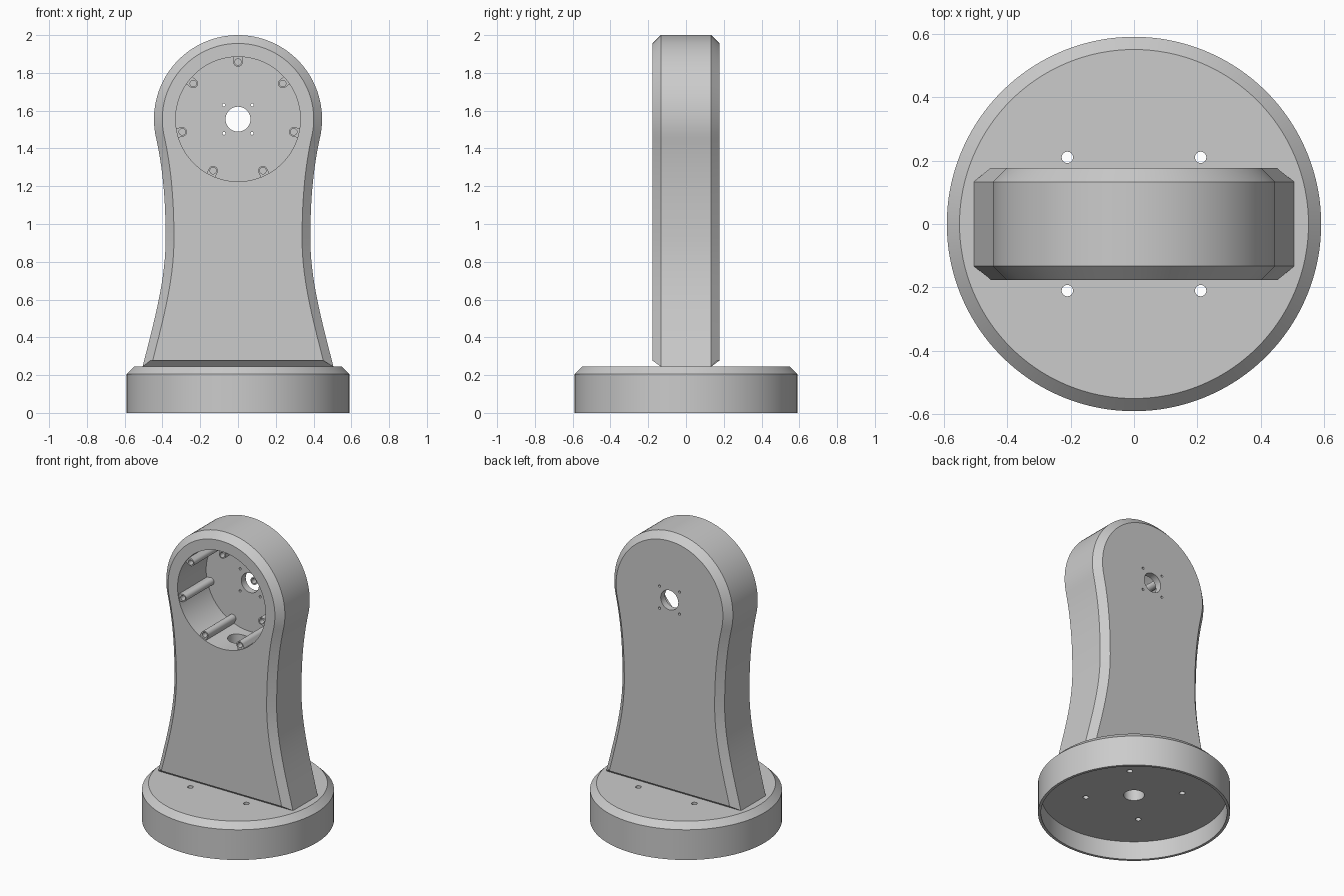
import bpy, bmesh, math
from mathutils import Vector

if "Cube" in bpy.data.objects:
    bpy.data.objects.remove(bpy.data.objects["Cube"])

GREY = bpy.data.materials.new("plain grey")
GREY.diffuse_color = (0.6, 0.6, 0.6, 1)
GREY.use_nodes = True
GREY.node_tree.nodes["Principled BSDF"].inputs["Base Color"].default_value = GREY.diffuse_color

AXIS_Z = 1.555          # height of the motor axis
HALF_Y, CHAMFER = 0.177, 0.044
POCKET_R, POCKET_BACK = 0.33, 0.13


def new_object(name, bm):
    bmesh.ops.recalc_face_normals(bm, faces=bm.faces)
    me = bpy.data.meshes.new(name)
    bm.to_mesh(me)
    bm.free()
    me.materials.append(GREY)
    ob = bpy.data.objects.new(name, me)
    bpy.context.collection.objects.link(ob)
    return ob


def loft(name, rings):
    """Closed solid through rings of equal point count."""
    bm = bmesh.new()
    loops = [[bm.verts.new(p) for p in ring] for ring in rings]
    for a, b in zip(loops, loops[1:]):
        for i in range(len(a)):
            j = (i + 1) % len(a)
            bm.faces.new((a[i], a[j], b[j], b[i]))
    bm.faces.new(loops[0])
    bm.faces.new(loops[-1])
    return new_object(name, bm)


def circle(r, n):
    return [(r * math.cos(2 * math.pi * i / n), r * math.sin(2 * math.pi * i / n)) for i in range(n)]


def rod_z(x, y, z0, z1, r, n=32):
    return loft("cutter", [[(x + a, y + b, z) for a, b in circle(r, n)] for z in (z0, z1)])


def rod_y(x, z, y0, y1, r, n=32):
    return loft("cutter", [[(x + a, y, z + b) for a, b in circle(r, n)] for y in (y0, y1)])


def cut(ob, cutters):
    for c in cutters:
        m = ob.modifiers.new("cut", 'BOOLEAN')
        m.operation, m.solver, m.object = 'DIFFERENCE', 'EXACT', c
        bpy.context.view_layer.objects.active = ob
        bpy.ops.object.modifier_apply(modifier=m.name)
        bpy.data.objects.remove(c)


def smooth(ob):
    bpy.ops.object.select_all(action='DESELECT')
    ob.select_set(True)
    bpy.context.view_layer.objects.active = ob
    bpy.ops.object.shade_smooth_by_angle(angle=math.radians(25))


# Round base: chamfered disc, hollow below, with cable hole and four screw holes
base = loft("base", [[(x, y, z) for x, y in circle(r, 128)]
                     for r, z in ((0.59, 0), (0.59, 0.205), (0.55, 0.245),)])
cut(base, [rod_z(0, 0, -0.1, 0.125, 0.572, 128), rod_z(0, 0, 0.05, 0.4, 0.064, 48)])
cut(base, [rod_z(sx * 0.21, sy * 0.21, 0.05, 0.4, 0.018, 24) for sx in (-1, 1) for sy in (-1, 1)])
smooth(base)


# Upright arm outline: waisted sides and a round head
def hermite(p, q, sp, sq, n):
    out, d = [], q[1] - p[1]
    for i in range(n):
        t = i / n
        x = ((2*t**3 - 3*t*t + 1) * p[0] + (t**3 - 2*t*t + t) * d * sp
             + (3*t*t - 2*t**3) * q[0] + (t**3 - t*t) * d * sq)
        out.append((x, p[1] + t * d))
    return out


HEAD_R = 0.445
join = -math.asin(0.105 / HEAD_R)
side = hermite((0.505, 0.245), (0.383, 0.92), -0.25, 0, 16)
side += hermite((0.383, 0.92), (HEAD_R * math.cos(join), 1.45), 0, 0.22, 14)
side += [(HEAD_R * math.cos(a), AXIS_Z + HEAD_R * math.sin(a))
         for a in (join + (math.pi / 2 - join) * i / 28 for i in range(28))]
outline = side + [(0, AXIS_Z + HEAD_R)] + [(-x, z) for x, z in reversed(side)]


def inset(points, d):
    pts, out = [Vector(p) for p in points], []
    for i, p in enumerate(pts):
        a = (p - pts[i - 1]).normalized()
        b = (pts[(i + 1) % len(pts)] - p).normalized()
        na, nb = Vector((-a.y, a.x)), Vector((-b.y, b.x))
        out.append(p + (na + nb) * d / (1 + na.dot(nb)))
    return out


inner = inset(outline, CHAMFER)
arm = loft("upright_arm", [[(x, y, z) for x, z in ring] for ring, y in (
    (inner, -HALF_Y), (outline, -HALF_Y + CHAMFER), (outline, HALF_Y - CHAMFER), (inner, HALF_Y))])

# Motor pocket, shaft hole, shaft screw holes and cable channel
cut(arm, [rod_y(0, AXIS_Z, -0.4, POCKET_BACK, POCKET_R, 96),
          rod_y(0, AXIS_Z, 0, 0.4, 0.066, 48),
          rod_z(0, 0, 0.1, AXIS_Z, 0.064, 48)])
cut(arm, [rod_y(sx * 0.075, AXIS_Z + sz * 0.075, 0, 0.4, 0.008, 16)
          for sx in (-1, 1) for sz in (-1, 1)])
smooth(arm)

# Seven screw posts webbed to the pocket wall
for k in range(7):
    ang = math.pi / 2 + k * 2 * math.pi / 7
    radial = Vector((math.cos(ang), math.sin(ang)))
    across = Vector((-radial.y, radial.x))
    r, mid = 0.025, 0.303
    profile = [(mid - r * math.cos(t), r * math.sin(t))
               for t in (-math.pi / 2 + math.pi * i / 16 for i in range(17))]
    profile += [(0.334, r), (0.334, -r)]
    pts = [radial * u + across * v for u, v in profile]
    post = loft(f"screw_post_{k + 1}", [[(p.x, y, AXIS_Z + p.y) for p in pts]
                                        for y in (-HALF_Y + 0.008, POCKET_BACK + 0.003)])
    c = radial * mid
    cut(post, [rod_y(c.x, AXIS_Z + c.y, -0.4, -0.08, 0.017, 20)])
    smooth(post)
